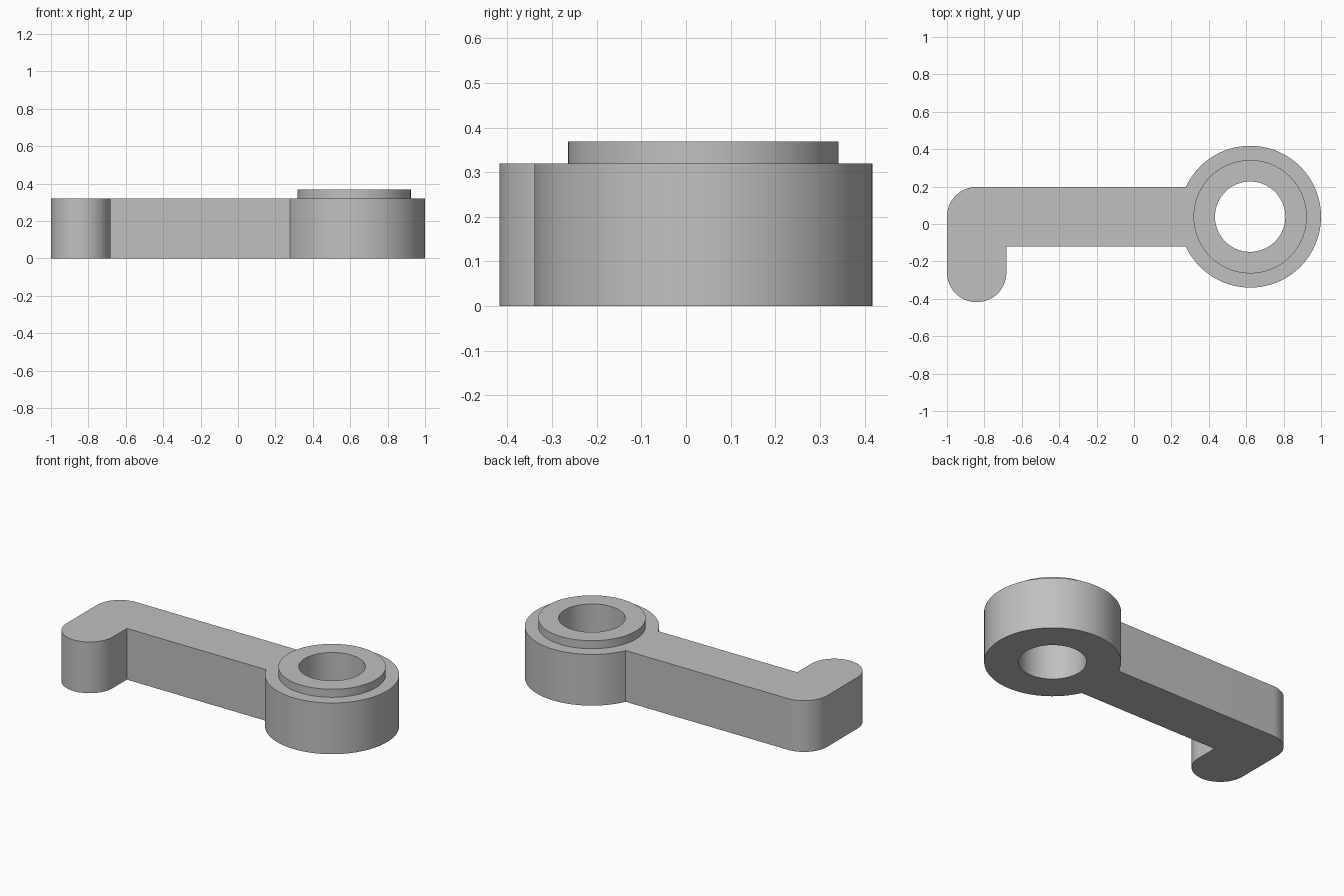
import bpy
import bmesh
from math import sin, cos, pi, asin, radians

cube = bpy.data.objects.get("Cube")
if cube:
    bpy.data.objects.remove(cube, do_unlink=True)

# Main dimensions
CX, CY = 0.621, 0.039            # centre of the ring
RING_R, COLLAR_R, HOLE_R = 0.379, 0.303, 0.188
HALF = 0.159                     # half width of the arm and hook
BODY_H, COLLAR_H = 0.319, 0.369
HOOK_X, HOOK_Y = -1 + HALF, -0.418 + HALF


def arc(x, y, r, start, end, steps):
    """Points along an arc, both ends included."""
    return [(x + r * cos(start + (end - start) * i / steps),
             y + r * sin(start + (end - start) * i / steps)) for i in range(steps + 1)]


def circle(r):
    return arc(CX, CY, r, 0, 2 * pi, 96)[:-1]


bm = bmesh.new()


def loop(points, z):
    """A closed loop of edges at one height."""
    verts = [bm.verts.new((x, y, z)) for x, y in points]
    for a, b in zip(verts, verts[1:] + verts[:1]):
        bm.edges.new((a, b))
    return verts


def wall(low, high):
    n = len(low)
    for i in range(n):
        j = (i + 1) % n
        bm.faces.new((low[i], low[j], high[j], high[i]))


def cap(outer, inner):
    """Flat face between an outer loop and an inner hole."""
    edges = [bm.edges.get((a, b)) for ring in (outer, inner)
             for a, b in zip(ring, ring[1:] + ring[:1])]
    bmesh.ops.triangle_fill(bm, edges=edges, use_beauty=True)


# Outline: ring, rounded elbow, rounded hook tip, inside corner
meet = pi - asin(HALF / RING_R)
outline = (arc(CX, CY, RING_R, -meet, meet, 84)
           + arc(HOOK_X, CY, HALF, pi / 2, pi, 20)
           + arc(HOOK_X, HOOK_Y, HALF, pi, 2 * pi, 40)
           + [(HOOK_X + HALF, CY - HALF)])

# Body, raised collar and through hole as one solid
body_low, body_high = loop(outline, 0), loop(outline, BODY_H)
collar_low, collar_high = loop(circle(COLLAR_R), BODY_H), loop(circle(COLLAR_R), COLLAR_H)
hole_low, hole_high = loop(circle(HOLE_R), 0), loop(circle(HOLE_R), COLLAR_H)
wall(body_low, body_high)
wall(collar_low, collar_high)
wall(hole_low, hole_high)
cap(body_low, hole_low)
cap(body_high, collar_low)
cap(collar_high, hole_high)
bmesh.ops.recalc_face_normals(bm, faces=bm.faces)

mesh = bpy.data.meshes.new("lever_arm")
bm.to_mesh(mesh)
bm.free()
lever = bpy.data.objects.new("lever_arm", mesh)
bpy.context.collection.objects.link(lever)

# Plain grey material
grey = bpy.data.materials.new("plain_grey")
grey.use_nodes = True
colour = (0.53, 0.53, 0.53, 1)
grey.diffuse_color = colour
grey.node_tree.nodes["Principled BSDF"].inputs["Base Color"].default_value = colour
mesh.materials.append(grey)

# Smooth round walls, crisp edges
bpy.ops.object.select_all(action="DESELECT")
lever.select_set(True)
bpy.context.view_layer.objects.active = lever
bpy.ops.object.shade_smooth_by_angle(angle=radians(30))
